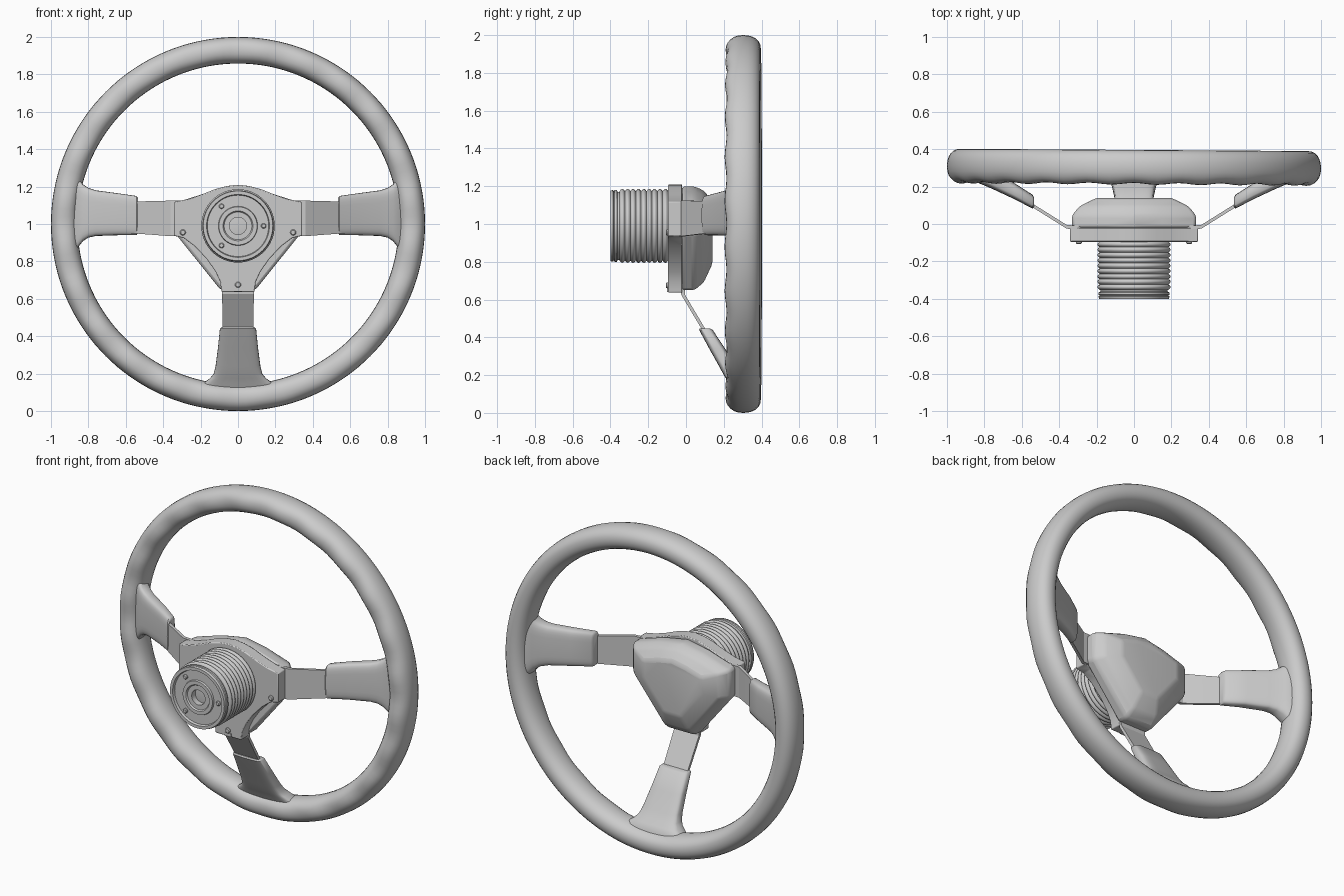
import bpy, bmesh
from math import sin, cos, pi, radians

if "Cube" in bpy.data.objects:
    bpy.data.objects.remove(bpy.data.objects["Cube"])

def loft(name, rings, loop=False, angle=35, bevel=0):
    """Skin a list of equal-length closed rings; cap the ends unless looped."""
    bm = bmesh.new()
    vs = [[bm.verts.new(p) for p in r] for r in rings]
    n = len(vs[0])
    for i in range(len(vs) if loop else len(vs) - 1):
        a, b = vs[i], vs[(i + 1) % len(vs)]
        for j in range(n):
            k = (j + 1) % n
            bm.faces.new((a[j], a[k], b[k], b[j]))
    if not loop:
        bm.faces.new(vs[0])
        bm.faces.new(vs[-1])
    bmesh.ops.recalc_face_normals(bm, faces=bm.faces)
    me = bpy.data.meshes.new(name)
    bm.to_mesh(me)
    bm.free()
    ob = bpy.data.objects.new(name, me)
    bpy.context.collection.objects.link(ob)
    if bevel:
        m = ob.modifiers.new("soft_edges", 'BEVEL')
        m.width, m.segments, m.limit_method = bevel, 2, 'ANGLE'
        m.angle_limit = radians(20)
    bpy.ops.object.select_all(action='DESELECT')
    ob.select_set(True)
    bpy.context.view_layer.objects.active = ob
    bpy.ops.object.shade_smooth_by_angle(angle=radians(angle))
    return ob

def sup(t, e):
    """Point on a superellipse of unit half-size."""
    c, s = cos(t), sin(t)
    return (abs(c) ** e * (1 if c > 0 else -1), abs(s) ** e * (1 if s > 0 else -1))

def lathe(name, profile, cx, cz, n=48, angle=35):
    """Revolve (radius, y) points around a y-parallel axis."""
    return loft(name, [[(cx + r * cos(2 * pi * j / n), y, cz + r * sin(2 * pi * j / n))
                        for j in range(n)] for r, y in profile], angle=angle)

def mirror_half(half):
    """Complete an outline given from the top centre down the +x side."""
    return half + [(-x, z) for x, z in reversed(half) if x > 0]

# Rim: oval section, with shallow finger grips on the front
rim = []
NU, NV = 144, 24
for i in range(NU):
    a = 2 * pi * i / NU
    ring = []
    for j in range(NV):
        c, s = sup(2 * pi * j / NV, 0.9)
        y = 0.303 + 0.093 * s
        if s < 0:
            y += 0.005 * (1 + cos(24 * a)) * s * s
        r = 0.929 + 0.071 * c
        ring.append((r * cos(a), y - 0.006 * cos(a), 1.0 + r * sin(a)))
    rim.append(ring)
loft("rim", rim, loop=True)

# Spokes: a bent metal strip and a padded sleeve flaring into the rim
def spoke(name, place, strip, sleeve):
    loft(name + "_strip", [[place(r, y + b * 0.01, c + a * w) for a, b in
                            ((-1, -1), (1, -1), (1, 1), (-1, 1))]
                           for r, y, c, w in strip], angle=20)
    loft(name + "_sleeve", [[place(r, y + t * q, c + w * p) for p, q in
                             (sup(2 * pi * j / 28, 0.5) for j in range(28))]
                            for r, y, c, w, t in sleeve], angle=50)

side_strip = [(0.28, -0.02, 0.03, 0.095), (0.36, -0.015, 0.03, 0.095),
              (0.56, 0.11, 0.035, 0.085), (0.66, 0.17, 0.04, 0.085)]
side_sleeve = [(0.535, 0.115, 0.045, 0.095, 0.028), (0.543, 0.12, 0.045, 0.105, 0.037),
               (0.64, 0.176, 0.052, 0.112, 0.043), (0.76, 0.236, 0.058, 0.122, 0.047),
               (0.80, 0.256, 0.06, 0.133, 0.05), (0.83, 0.272, 0.06, 0.153, 0.054),
               (0.855, 0.287, 0.06, 0.185, 0.056), (0.88, 0.30, 0.06, 0.21, 0.05)]
for s, side in ((-1, "left"), (1, "right")):
    spoke(side + "_spoke", lambda r, y, v, s=s: (s * r, y, 1 + v), side_strip, side_sleeve)

low_strip = [(0.30, -0.02, 0, 0.085), (0.375, -0.015, 0, 0.085),
             (0.56, 0.095, 0, 0.082), (0.66, 0.155, 0, 0.08)]
low_sleeve = [(0.552, 0.10, 0, 0.088, 0.026), (0.56, 0.105, 0, 0.097, 0.036),
              (0.66, 0.165, 0, 0.107, 0.042), (0.76, 0.225, 0, 0.12, 0.046),
              (0.80, 0.25, 0, 0.13, 0.05), (0.825, 0.27, 0, 0.15, 0.054),
              (0.85, 0.287, 0, 0.185, 0.056), (0.885, 0.30, 0, 0.22, 0.05)]
spoke("lower_spoke", lambda r, y, v: (v, y, 1 - r), low_strip, low_sleeve)

# Hub front plate
plate = mirror_half([(0, 1.21), (0.06, 1.203), (0.12, 1.187), (0.2, 1.155), (0.27, 1.132),
                     (0.342, 1.118), (0.342, 0.937), (0.29, 0.925), (0.23, 0.88), (0.165, 0.81),
                     (0.12, 0.745), (0.095, 0.69), (0.088, 0.637)])
loft("hub_plate", [[(x, y, z) for x, z in plate] for y in (-0.095, -0.02)], bevel=0.005)

# Faceted horn pad on the driver side
pad = mirror_half([(0, 1.2), (0.15, 1.172), (0.332, 1.115), (0.332, 0.945), (0.095, 0.65)])
loft("horn_pad", [[(x * k, y, 1 + (z - 1) * k) for x, z in pad]
                  for y, k in ((-0.022, 1.0), (0.045, 1.0), (0.095, 0.88), (0.14, 0.6))],
     bevel=0.015)

# Ribbed column boot
ribs = [(0.185, -0.08)]
for i in range(9):
    y = -0.095 - i * 0.0285
    ribs += [(0.184, y), (0.193, y - 0.007), (0.196, y - 0.014), (0.193, y - 0.021)]
ribs += [(0.184, -0.352)]
lathe("column_boot", ribs, 0, 0.99, 64, 50)

# Stepped end flange with the shaft hole
lathe("column_flange", [(0.18, -0.345), (0.18, -0.362), (0.19, -0.366), (0.19, -0.378),
                        (0.183, -0.382), (0.19, -0.387), (0.186, -0.4), (0.168, -0.4),
                        (0.164, -0.385), (0.105, -0.385), (0.102, -0.396), (0.08, -0.396),
                        (0.074, -0.388), (0.046, -0.388), (0.046, -0.34)], 0, 0.99, 64)

# Screws on the flange and hub plate
def screw(name, x, z, y, r=0.016):
    lathe(name, [(r, y + 0.02), (r, y - 0.005), (r * 0.7, y - 0.01)], x, z, 16)

for i, deg in enumerate((0, 130, 230)):
    a = radians(deg)
    screw("flange_screw_%d" % (i + 1), 0.137 * cos(a), 0.99 + 0.137 * sin(a), -0.388, 0.014)
for i, (x, z) in enumerate(((-0.295, 0.955), (0.295, 0.955), (0, 0.675))):
    screw("plate_screw_%d" % (i + 1), x, z, -0.096)

# Small tab below the lower plate screw
loft("plate_tab", [[(x, y, z) for x, z in ((-0.022, 0.64), (0.022, 0.64), (0.022, 0.66), (-0.022, 0.66))]
                   for y in (-0.1, -0.08)])
